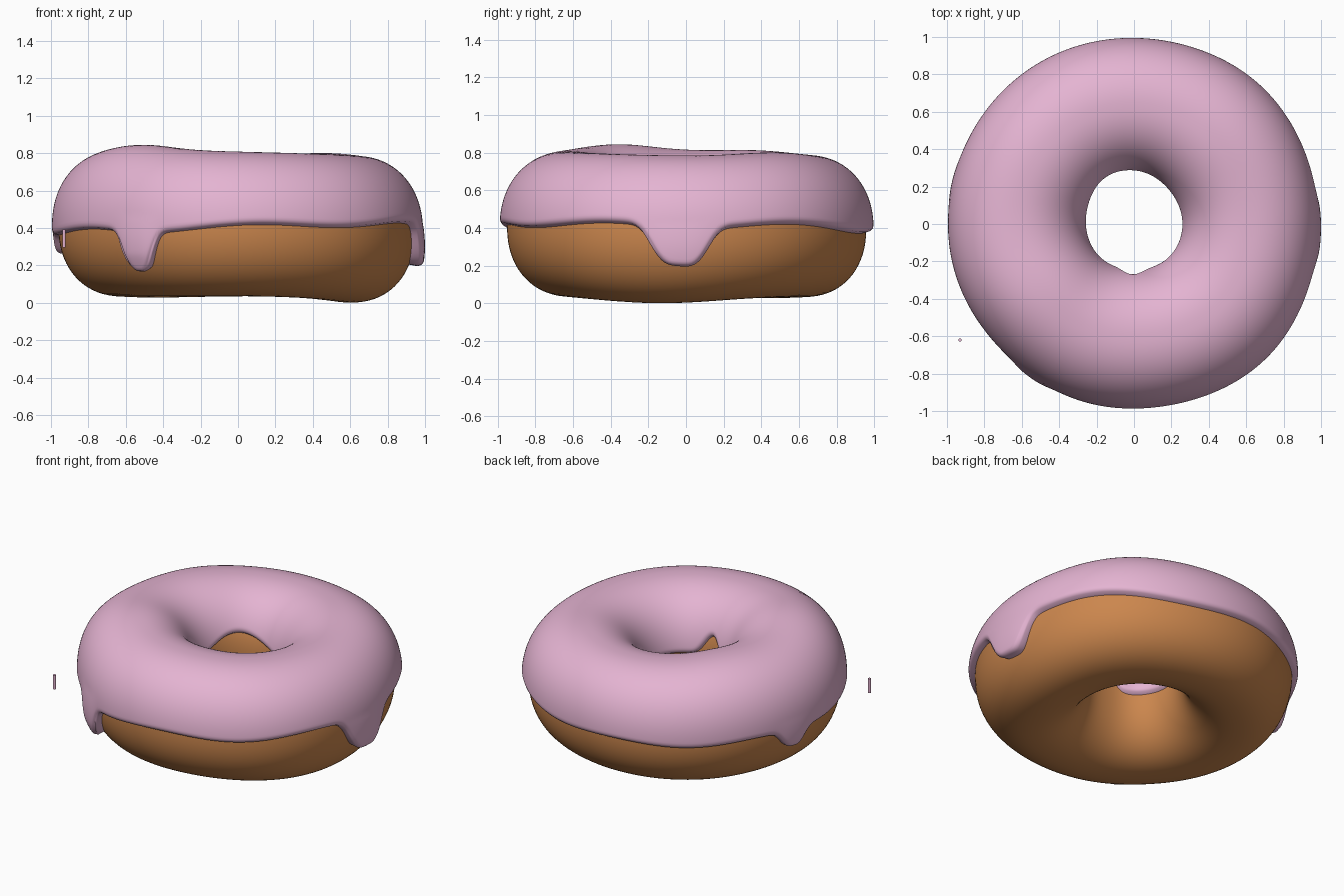
import bpy, math
from math import sin, cos, pi, radians, exp, sqrt, asin

if "Cube" in bpy.data.objects:
    bpy.data.objects.remove(bpy.data.objects["Cube"])

E = 0.92                     # slightly squarish ring section
N, M = 420, 72               # icing resolution: around, across


def material(name, rgb):
    m = bpy.data.materials.new(name)
    m.diffuse_color = (*rgb, 1)
    m.use_nodes = True
    m.node_tree.nodes["Principled BSDF"].inputs["Base Color"].default_value = m.diffuse_color
    return m


def bump(t, centre, width, power=2.0):
    d = (t - radians(centre) + pi) % (2 * pi) - pi
    return exp(-abs(d / width) ** power)


def signed_pow(v, p):
    return math.copysign(abs(v) ** p, v)


def section(t):
    """Centre radius, half width, centre height, half height of the dough."""
    outer = 0.951 - 0.016 * cos(t) + 0.006 * cos(3 * t + 0.5)
    outer += 0.028 * bump(t, 45, 0.5) + 0.03 * bump(t, -45, 0.5) - 0.026 * bump(t, 225, 0.45)
    inner = 0.285 - 0.018 * bump(t, -92, 0.5) + 0.02 * bump(t, 85, 0.6)
    top = 0.765 + 0.018 * cos(t - radians(220)) + 0.022 * bump(t, 45, 0.5)
    top += 0.03 * bump(t, 215, 0.45) + 0.012 * bump(t, 145, 0.4)
    low = 0.036 - 0.035 * bump(t, -12, 0.7) - 0.008 * bump(t, 135, 0.6)
    return (outer + inner) / 2, (outer - inner) / 2, (top + low) / 2, (top - low) / 2


def ring_point(t, p, sec, thick=0.0):
    """Point on the dough at angle t, section angle p, raised by thick."""
    r0, a, z0, b = sec
    r = r0 + a * signed_pow(cos(p), E)
    z = z0 + b * signed_pow(sin(p), E)
    nr, nz = signed_pow(cos(p), 2 - E) / a, signed_pow(sin(p), 2 - E) / b
    l = math.hypot(nr, nz)
    r += thick * nr / l
    z += thick * nz / l
    return (r * cos(t), r * sin(t), z)


def make_mesh(name, verts, faces, mat):
    me = bpy.data.meshes.new(name)
    me.from_pydata(verts, [], faces)
    me.materials.append(mat)
    for f in me.polygons:
        f.use_smooth = True
    ob = bpy.data.objects.new(name, me)
    bpy.context.collection.objects.link(ob)
    return ob


pink = material("pink icing", (0.78, 0.455, 0.645))
brown = material("golden brown dough", (0.60, 0.24, 0.075))

# Dough ring
DN, DM = 160, 72
verts, faces = [], []
for i in range(DN):
    t = 2 * pi * i / DN
    sec = section(t)
    for j in range(DM):
        verts.append(ring_point(t, 2 * pi * j / DM, sec))
for i in range(DN):
    for j in range(DM):
        k, l = (i + 1) % DN, (j + 1) % DM
        faces.append((i * DM + j, k * DM + j, k * DM + l, i * DM + l))
make_mesh("dough", verts, faces, brown)

# Icing drips: direction in degrees, angular width, length, roundness
DRIPS = [(-124, 0.115, 0.19, 3.4), (-2, 0.18, 0.19, 3.6), (167, 0.11, 0.10, 3.0)]


def outer_edge(t):
    z = 0.394 + 0.022 * cos(t + radians(20)) + 0.012 * cos(6 * (t + radians(85)))
    z -= 0.02 * bump(t, 85, 0.4)
    return z - sum(d * bump(t, c, w, p) + 0.012 * bump(t, c, 2 * w)
                   for c, w, d, p in DRIPS)


def inner_edge(t):
    return 0.42 + 0.12 * bump(t, 125, 0.68) + 0.13 * bump(t, -92, 0.27)


def height_angle(z, sec):
    return asin(max(-1, min(1, signed_pow((z - sec[2]) / sec[3], 1 / E))))


# Icing: covers the top between the two edges, with a rounded rim
angles = [2 * pi * i / N for i in range(N)]
secs = [section(t) for t in angles]
p_out = [height_angle(outer_edge(t), s) for t, s in zip(angles, secs)]
p_in = [pi - height_angle(inner_edge(t), s) for t, s in zip(angles, secs)]
edge = [ring_point(t, p, s) for t, p, s in zip(angles, p_out, secs)]
edge_in = [ring_point(t, p, s) for t, p, s in zip(angles, p_in, secs)]
RIM = 0.036
verts, faces = [], []
for i, t in enumerate(angles):
    drip = sum(bump(t, c, w * 1.1, p) * d / 0.19 for c, w, d, p in DRIPS)
    for j in range(M + 1):
        u = j / M
        u = 0.5 * u + 0.5 * (0.5 - 0.5 * cos(pi * u))    # denser at the rims
        p = p_out[i] + (p_in[i] - p_out[i]) * u
        base = ring_point(t, p, secs[i])
        line = edge if u < 0.5 else edge_in
        dist = min(math.dist(base, line[(i + k) % N]) for k in range(-7, 8))
        if j in (0, M):
            dist = 0
        side = max(0, cos(p))
        thick = 0.031 + side * (0.003 + 0.005 * (1 + cos(t)))
        thick += 0.026 * drip * max(0, min(1, (0.1 - p) / 0.45))
        x = min(1, dist / RIM)
        thick = -0.004 + (thick + 0.004) * sqrt(1 - (1 - x) ** 2)
        verts.append(ring_point(t, p, secs[i], thick))
W = M + 1
for i in range(N):
    k = (i + 1) % N
    for j in range(M):
        faces.append((i * W + j, k * W + j, k * W + j + 1, i * W + j + 1))
make_mesh("icing", verts, faces, pink)

# Single loose sprinkle floating beside the ring
bpy.ops.mesh.primitive_cylinder_add(vertices=16, radius=0.009, depth=0.095,
                                    location=(-0.93, -0.62, 0.343))
sprinkle = bpy.context.object
sprinkle.name = "sprinkle"
sprinkle.data.materials.append(pink)
bpy.ops.object.shade_smooth_by_angle()
